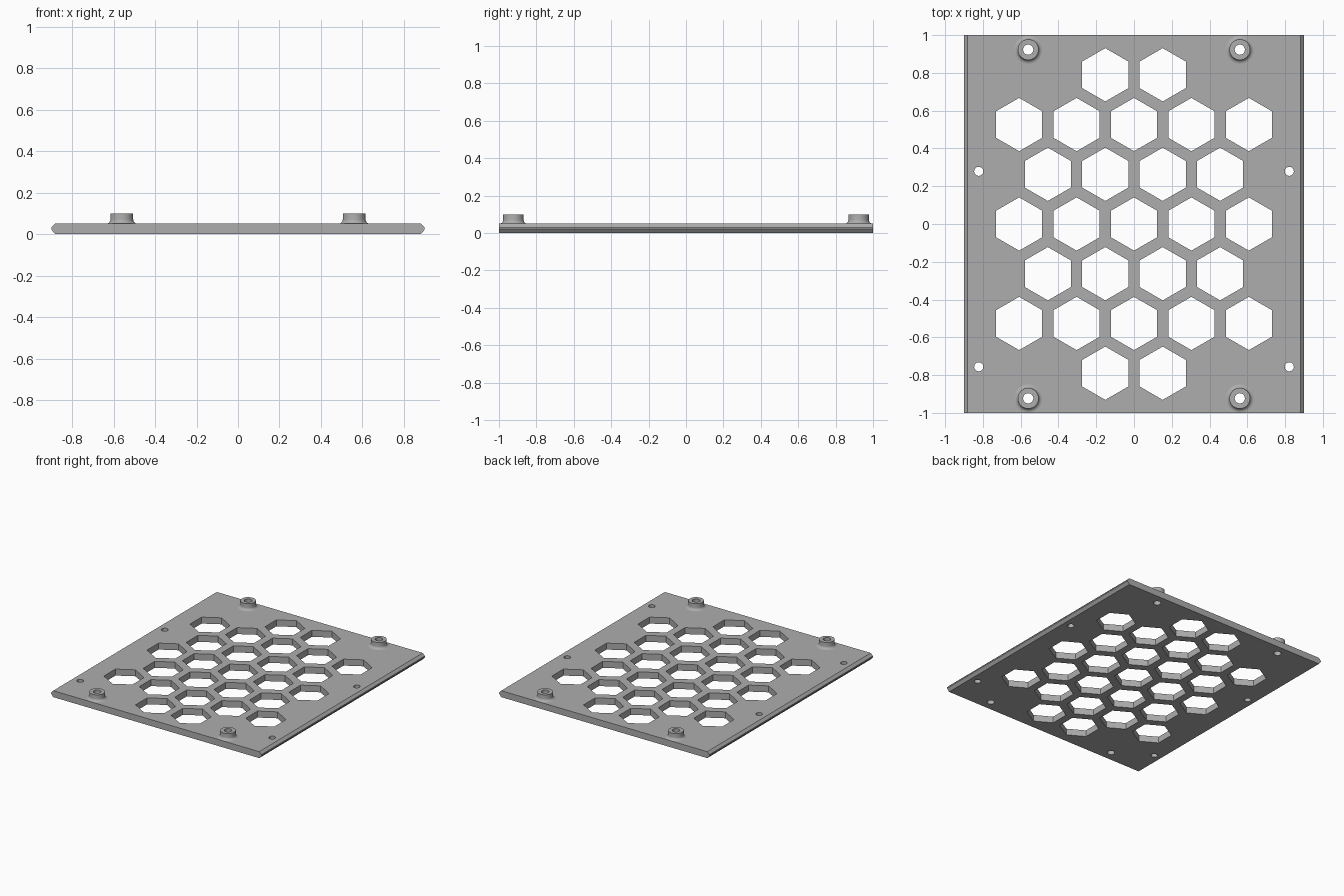
import bpy, bmesh, math
from mathutils import Matrix

default = bpy.data.objects.get("Cube")
if default:
    bpy.data.objects.remove(default, do_unlink=True)

LENGTH, THICK = 2.0, 0.05
POST_X, POST_Y = 0.56, 0.923
HOLE_R = 0.027
HEX_R, PITCH = 0.141, 0.304
ROW = PITCH * math.sqrt(3) / 2

grey = bpy.data.materials.new("plain grey")
grey.use_nodes = True
colour = (0.42, 0.42, 0.42, 1)
grey.diffuse_color = colour
grey.node_tree.nodes["Principled BSDF"].inputs["Base Color"].default_value = colour


def finish(name, bm):
    bmesh.ops.recalc_face_normals(bm, faces=bm.faces)
    mesh = bpy.data.meshes.new(name)
    bm.to_mesh(mesh)
    bm.free()
    mesh.materials.append(grey)
    obj = bpy.data.objects.new(name, mesh)
    bpy.context.collection.objects.link(obj)
    return obj


def activate(obj):
    bpy.ops.object.select_all(action='DESELECT')
    obj.select_set(True)
    bpy.context.view_layer.objects.active = obj


def add_prism(bm, x, y, radius, sides):
    # Upright cutter; a six-sided one points along y
    place = Matrix.Translation((x, y, THICK / 2)) @ Matrix.Rotation(math.pi / 2, 4, 'Z')
    verts = bmesh.ops.create_cone(bm, cap_ends=True, segments=sides, radius1=radius,
                                  radius2=radius, depth=THICK * 4)["verts"]
    corner = math.atan2(verts[0].co.y, verts[0].co.x)
    bmesh.ops.transform(bm, verts=verts,
                        matrix=place @ Matrix.Rotation(-corner, 4, 'Z'))


# Plate with chamfered long sides
bm = bmesh.new()
half = [(0.882, 0), (0.9, 0.022), (0.9, 0.031), (0.882, THICK)]
outline = half + [(-x, z) for x, z in reversed(half)]
face = bm.faces.new([bm.verts.new((x, -LENGTH / 2, z)) for x, z in outline])
side = bmesh.ops.extrude_face_region(bm, geom=[face])["geom"]
bmesh.ops.translate(bm, vec=(0, LENGTH, 0),
                    verts=[v for v in side if isinstance(v, bmesh.types.BMVert)])
plate = finish("vented_plate", bm)

# Honeycomb openings, side screw holes and post holes
bm = bmesh.new()
for row, count in zip(range(-3, 4), (2, 5, 4, 5, 4, 5, 2)):
    for i in range(count):
        add_prism(bm, (i - (count - 1) / 2) * PITCH, row * ROW, HEX_R, 6)
for sx in (-1, 1):
    for y in (0.279, -0.756):
        add_prism(bm, sx * 0.822, y, 0.024, 32)
    for sy in (-1, 1):
        add_prism(bm, sx * POST_X, sy * POST_Y, HOLE_R, 32)
cutter = finish("opening_cutter", bm)
cutter.hide_render = True

cut = plate.modifiers.new("openings", 'BOOLEAN')
cut.operation = 'DIFFERENCE'
cut.solver = 'EXACT'
cut.object = cutter
activate(plate)
bpy.ops.object.modifier_apply(modifier=cut.name)
bpy.data.objects.remove(cutter, do_unlink=True)
bpy.ops.object.shade_smooth_by_angle(angle=math.radians(20))

# Hollow mounting posts with a filleted foot
FILLET, POST_R, TOP = 0.02, 0.055, 0.1
profile = [(HOLE_R, THICK), (HOLE_R, TOP), (POST_R, TOP)]
for i in range(6):
    a = math.pi / 2 * i / 5
    profile.append((POST_R + FILLET * (1 - math.cos(a)),
                    THICK + FILLET * (1 - math.sin(a))))
for sx, side_name in ((1, "left"), (-1, "right")):
    for sy, end_name in ((-1, "front"), (1, "back")):
        bm = bmesh.new()
        verts = [bm.verts.new((r, 0, z)) for r, z in profile]
        edges = [bm.edges.new(pair) for pair in zip(verts, verts[1:])]
        bmesh.ops.spin(bm, geom=verts + edges, cent=(0, 0, 0), axis=(0, 0, 1),
                       angle=math.tau, steps=32, use_merge=True)
        bmesh.ops.remove_doubles(bm, verts=bm.verts, dist=0.0001)
        bmesh.ops.translate(bm, verts=bm.verts, vec=(sx * POST_X, sy * POST_Y, 0))
        post = finish(f"{end_name}_{side_name}_post", bm)
        activate(post)
        bpy.ops.object.shade_smooth_by_angle(angle=math.radians(35))
